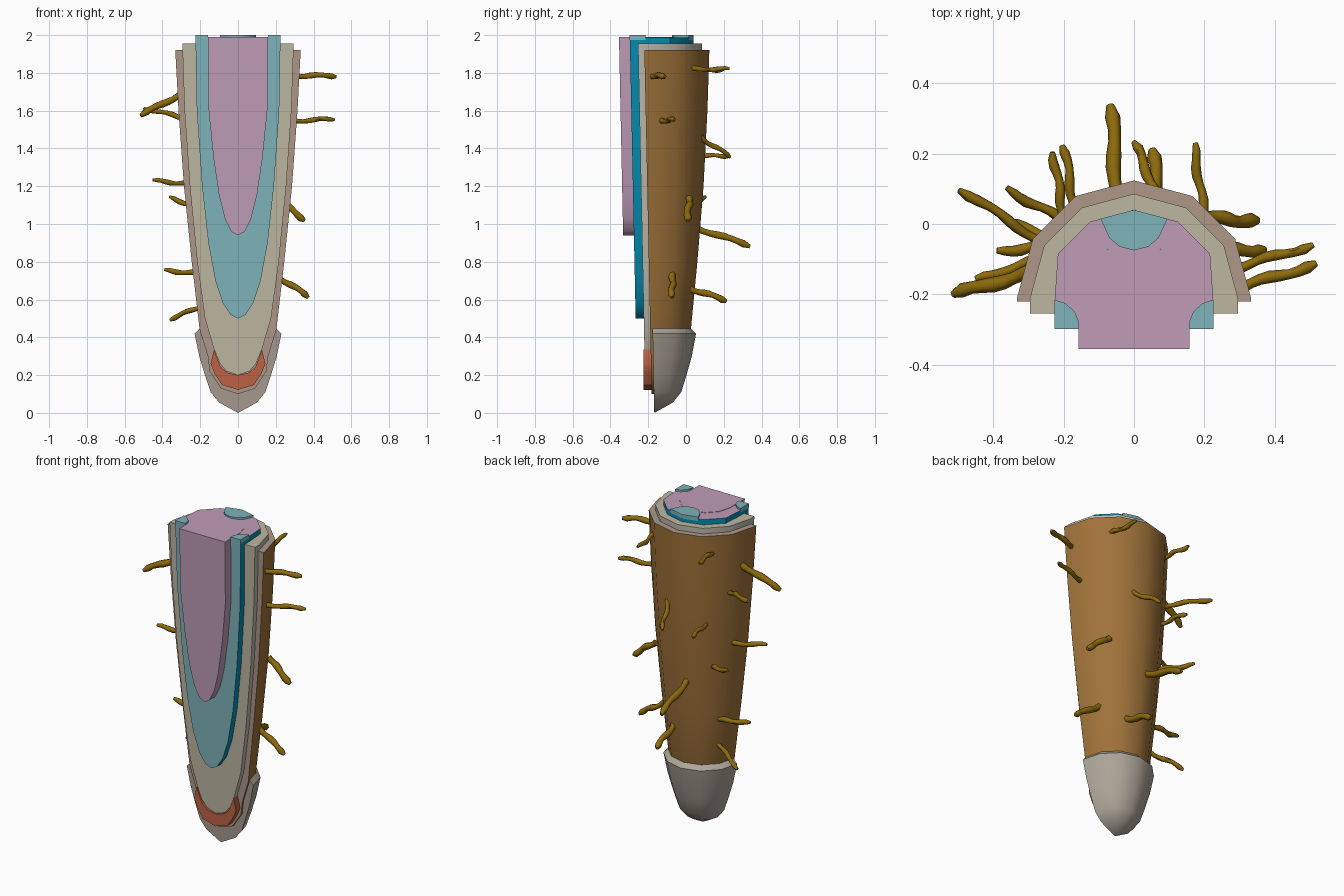
import bpy, bmesh, math, random
from mathutils import Vector

if "Cube" in bpy.data.objects:
    bpy.data.objects.remove(bpy.data.objects["Cube"])

random.seed(4)


def mat(name, r, g, b):
    m = bpy.data.materials.new(name)
    m.diffuse_color = tuple((c / 255) ** 2.2 for c in (r, g, b)) + (1,)
    m.use_nodes = True
    m.node_tree.nodes["Principled BSDF"].inputs["Base Color"].default_value = m.diffuse_color
    return m


BROWN, TAUPE = mat("brown", 158, 114, 60), mat("taupe", 172, 150, 136)
BEIGE, CREAM = mat("beige", 190, 185, 172), mat("cream", 188, 182, 160)
TEAL, PALE_TEAL = mat("teal", 12, 140, 175), mat("pale_teal", 125, 178, 186)
PINK, ORANGE = mat("pink", 190, 155, 182), mat("orange", 188, 98, 70)
CAP, HAIR = mat("cap_grey", 172, 165, 152), mat("hair_olive", 140, 106, 20)
CAP_CUT = mat("cap_cut", 165, 152, 142)


def finish(name, bm, mats, pick=None):
    bmesh.ops.remove_doubles(bm, verts=bm.verts, dist=0.0005)
    bmesh.ops.recalc_face_normals(bm, faces=bm.faces)
    bm.normal_update()
    if pick:
        for f in bm.faces:
            f.material_index = pick(f.normal)
    me = bpy.data.meshes.new(name)
    bm.to_mesh(me)
    bm.free()
    for m in mats:
        me.materials.append(m)
    ob = bpy.data.objects.new(name, me)
    bpy.context.collection.objects.link(ob)
    bpy.ops.object.select_all(action='DESELECT')
    ob.select_set(True)
    bpy.context.view_layer.objects.active = ob
    bpy.ops.object.shade_smooth_by_angle(angle=math.radians(38))
    return ob


def layer(name, profile, depth, mats, squash=1.0):
    """Half-round lofted body with a flat cut front, leaning slightly forward."""
    bm = bmesh.new()
    rings = []
    for z, r in profile:
        yc = -0.168 - 0.021 * z
        pts = []
        for i in range(7):
            a = math.pi * i / 6
            x = max(-r, min(r, r * squash * math.cos(a)))
            pts.append((x, yc + r * squash * math.sin(a), z))
        if depth:
            pts += [(-r, yc - depth, z), (r, yc - depth, z)]
        rings.append([bm.verts.new(p) for p in pts])
    n = len(rings[0])
    for a, b in zip(rings, rings[1:]):
        for i in range(n):
            j = (i + 1) % n
            bm.faces.new((a[i], a[j], b[j], b[i]))
    bm.faces.new(rings[0])
    if profile[-1][1] > 0.001:
        bm.faces.new(rings[-1])
    top = len(mats) - 1
    return finish(name, bm, mats,
                  lambda v: top if v.z > 0.7 else (1 if v.y < -0.85 else 0))


def prism(name, pts, axis, lo, hi, m):
    """Extrude a flat outline along y or z."""
    bm = bmesh.new()
    at = (lambda p, h: (p[0], p[1], h)) if axis == 'z' else (lambda p, h: (p[0], h, p[1]))
    a = [bm.verts.new(at(p, lo)) for p in pts]
    b = [bm.verts.new(at(p, hi)) for p in pts]
    bm.faces.new(a)
    bm.faces.new(b)
    for i in range(len(pts)):
        j = (i + 1) % len(pts)
        bm.faces.new((a[i], a[j], b[j], b[i]))
    return finish(name, bm, [m])


def mirrored(half):
    """Close an outline running from the -x side to x = 0."""
    return half + [(-x, y) for x, y in reversed(half) if x != 0]


# Nested tissue layers
layer("root_cap", [(0.45, 0.2), (0.42, 0.23), (0.3, 0.205), (0.2, 0.175), (0.11, 0.145),
                   (0.055, 0.10), (0.0, 0.0)], 0, [CAP, CAP_CUT, CAP])
layer("outer_skin", [(1.92, 0.332), (1.6, 0.315), (1.2, 0.286), (0.8, 0.245), (0.44, 0.203),
                     (0.3, 0.16), (0.22, 0.15), (0.13, 0.09), (0.1, 0)], 0.012,
      [BROWN, TAUPE])
layer("cortex", [(1.955, 0.295), (1.6, 0.283), (1.2, 0.255), (0.8, 0.216), (0.5, 0.175),
                 (0.34, 0.128), (0.26, 0.095), (0.22, 0.06), (0.2, 0)], 0.045,
      [BEIGE, CREAM])
layer("inner_sheath", [(1.988, 0.225), (1.6, 0.218), (1.2, 0.19), (0.9, 0.157), (0.7, 0.12),
                       (0.58, 0.08), (0.52, 0.04), (0.5, 0)], 0.088,
      [TEAL, PALE_TEAL, PINK], 1.11)
layer("core", [(1.99, 0.158), (1.6, 0.155), (1.35, 0.13), (1.15, 0.1), (1.03, 0.07),
               (0.96, 0.035), (0.94, 0)], 0.145, [PINK, PINK])

# Growing tip crescent
outer = [(-0.127, 0.335), (-0.145, 0.26), (-0.125, 0.21), (-0.085, 0.148), (0, 0.122)]
inner = [(-0.115, 0.30), (-0.09, 0.24), (-0.055, 0.213), (0, 0.2)]
prism("growth_tip", mirrored(outer) + [(-x, z) for x, z in mirrored(inner)],
      'y', -0.226, -0.17, ORANGE)

# Vessel pads on the top cut
prism("vessel_back", mirrored([(0, 0.04), (-0.095, 0.015), (-0.07, -0.04), (-0.04, -0.065),
                               (0, -0.075)][1:]) + [(0, 0.04)], 'z', 1.975, 2.0, PALE_TEAL)
for s, side in ((-1, "left"), (1, "right")):
    prism("vessel_" + side, [(s * x, y) for x, y in (
        (0.226, -0.215), (0.195, -0.225), (0.168, -0.25), (0.158, -0.275), (0.158, -0.298),
        (0.226, -0.298))], 'z', 1.975, 2.0, PALE_TEAL)

# Root hairs: start, tip, thickness
HAIRS = [
    ((0.28, -0.185, 1.785), (0.52, -0.115, 1.785), 0.016),
    ((0.27, -0.13, 1.545), (0.51, -0.06, 1.555), 0.014),
    ((0.2, 0.02, 1.14), (0.355, 0.005, 1.02), 0.019),
    ((0.19, -0.07, 0.735), (0.375, -0.075, 0.615), 0.018),
    ((-0.26, -0.13, 1.71), (-0.515, -0.2, 1.575), 0.020),
    ((-0.25, -0.06, 1.55), (-0.495, 0.1, 1.615), 0.014),
    ((-0.24, -0.09, 1.21), (-0.45, -0.16, 1.23), 0.014),
    ((-0.18, 0.0, 1.08), (-0.365, 0.1, 1.14), 0.014),
    ((-0.19, -0.05, 0.735), (-0.39, -0.08, 0.755), 0.015),
    ((-0.16, -0.08, 0.58), (-0.36, 0.01, 0.495), 0.014),
    ((-0.2, 0.02, 1.81), (-0.23, 0.205, 1.82), 0.013),
    ((-0.165, 0.02, 1.36), (-0.2, 0.225, 1.36), 0.013),
    ((-0.045, 0.02, 0.99), (-0.065, 0.34, 0.885), 0.020),
    ((0.075, 0.06, 1.47), (0.0, 0.235, 1.355), 0.014),
    ((0.07, 0.0, 0.665), (0.055, 0.215, 0.595), 0.019),
    ((0.2, 0.02, 1.82), (0.17, 0.23, 1.82), 0.013),
]
for k, (a, b, t) in enumerate(HAIRS):
    a, b = Vector(a), Vector(b)
    d = b - a
    side = d.cross(Vector((0, 0, 1))).normalized()
    up = side.cross(d).normalized()
    phase = random.uniform(0, 6)
    cu = bpy.data.curves.new("root_hair", 'CURVE')
    cu.dimensions = '3D'
    cu.bevel_depth, cu.bevel_resolution, cu.use_fill_caps = t, 1, True
    sp = cu.splines.new('POLY')
    sp.points.add(9)
    for i, p in enumerate(sp.points):
        f = i / 9
        w = a + d * f + (side * math.sin(9 * f + phase) + up * math.cos(8 * f + phase)) * 0.005
        p.co = (*w, 1)
        p.radius = 0.55 if i == 9 else 1 + 0.12 * math.sin(14 * f + phase)
    cu.materials.append(HAIR)
    ob = bpy.data.objects.new(f"root_hair_{k + 1}", cu)
    bpy.context.collection.objects.link(ob)
    bpy.ops.object.select_all(action='DESELECT')
    ob.select_set(True)
    bpy.context.view_layer.objects.active = ob
    bpy.ops.object.convert(target='MESH')
    bpy.ops.object.shade_smooth_by_angle(angle=math.radians(60))
